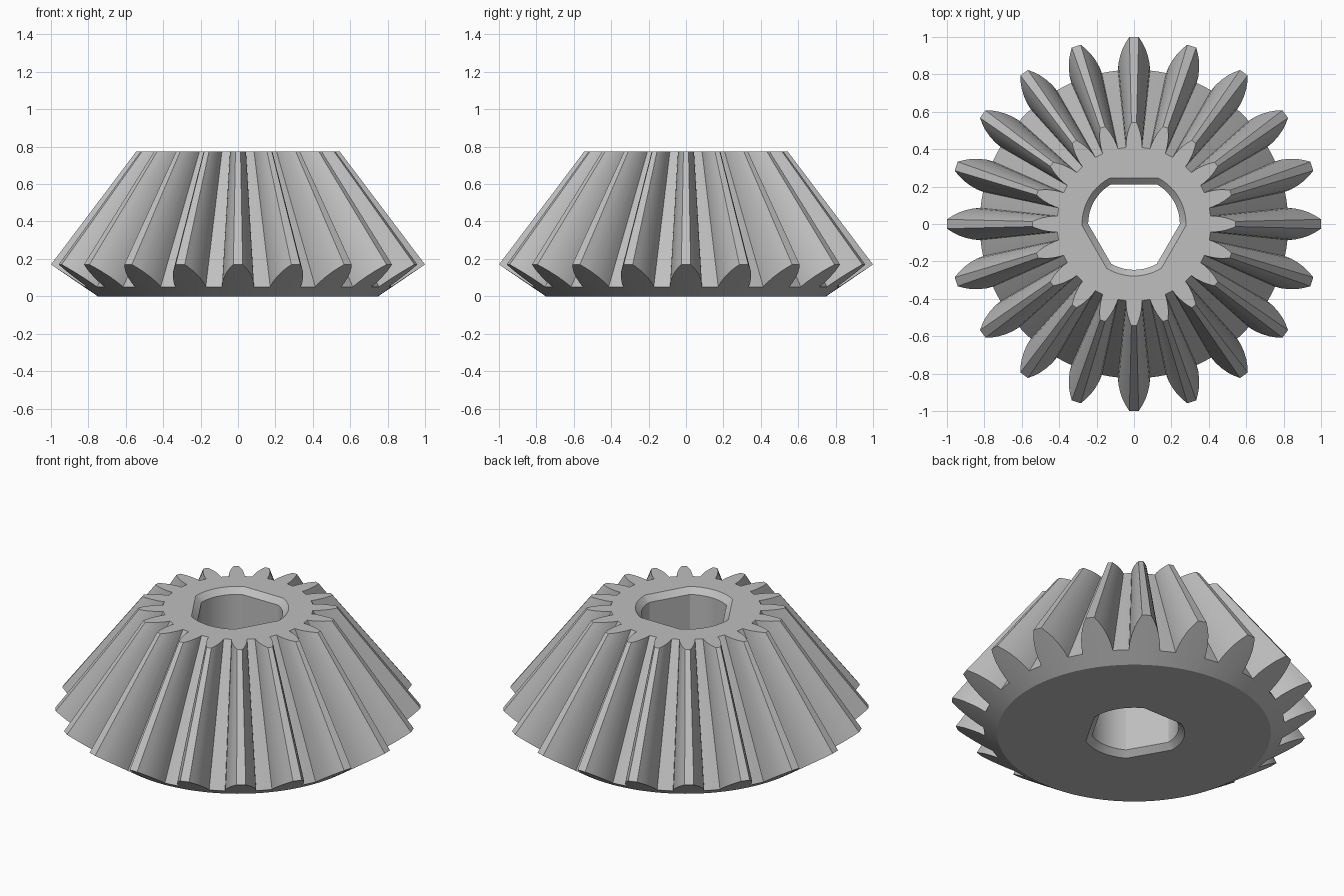
import bpy
import bmesh
from math import sin, cos, acos, atan2, pi, radians

cube = bpy.data.objects.get("Cube")
if cube:
    bpy.data.objects.remove(cube, do_unlink=True)

TEETH = 20
APEX = 1.495          # height where all tooth lines meet
TOP = 0.775
BASE_R = 0.75
BACK_SLOPE = 0.68     # rise of the back cone per unit of radius
BORE_R, BORE_FLAT, CHAMFER = 0.245, 0.212, 0.033

# Tooth flank from root to tip: radius, half width
FLANK = [(0.825, 0.086), (0.86, 0.084), (0.90, 0.075),
         (0.94, 0.061), (0.97, 0.045), (1.0, 0.025)]


def tooth_outline():
    """Radius and angle of every outline point around the back cone."""
    right = [(r, -atan2(w, r)) for r, w in FLANK]
    left = [(r, -a) for r, a in reversed(right)]
    root = [(FLANK[0][0], pi / TEETH)]
    return [(r, a + i * 2 * pi / TEETH)
            for i in range(TEETH) for r, a in right + left + root]


def bore_outline(grow, steps=14):
    """Round bore with three flats, one of them facing the back."""
    r = BORE_R + grow
    half = acos((BORE_FLAT + grow) / r)
    points = []
    for k in range(3):
        start = pi / 2 + k * 2 * pi / 3 + half
        sweep = 2 * pi / 3 - 2 * half
        points += [(r, start + sweep * i / steps) for i in range(steps + 1)]
    return points


def ring(bm, points):
    """Closed loop of vertices from (radius, angle, height) points."""
    verts = [bm.verts.new((r * cos(a), r * sin(a), z)) for r, a, z in points]
    edges = [bm.edges.new((v, verts[i - 1])) for i, v in enumerate(verts)]
    return verts, edges


def skin(bm, lower, upper):
    for i in range(len(lower)):
        bm.faces.new((lower[i - 1], lower[i], upper[i], upper[i - 1]))


bm = bmesh.new()

# Toothed outside: base circle, back cone edge, top edge
outline = tooth_outline()
base, base_edges = ring(bm, [(BASE_R, a, 0) for r, a in outline])
back_points = [(r, a, (r - BASE_R) * BACK_SLOPE) for r, a in outline]
back, _ = ring(bm, back_points)
top, top_edges = ring(bm, [(r * (APEX - TOP) / (APEX - z), a, TOP)
                           for r, a, z in back_points])
skin(bm, base, back)
skin(bm, back, top)

# Bore with a chamfer at both ends
levels = [(CHAMFER, 0), (0, CHAMFER), (0, TOP - CHAMFER), (CHAMFER, TOP)]
bore = [ring(bm, [(r, a, z) for r, a in bore_outline(grow)])
        for grow, z in levels]
for low, high in zip(bore, bore[1:]):
    skin(bm, low[0], high[0])

# Flat end faces around the bore
for edges in (base_edges + bore[0][1], top_edges + bore[-1][1]):
    bmesh.ops.triangle_fill(bm, use_beauty=True, edges=edges)

bmesh.ops.recalc_face_normals(bm, faces=bm.faces[:])
mesh = bpy.data.meshes.new("bevel_gear")
bm.to_mesh(mesh)
bm.free()

gear = bpy.data.objects.new("bevel_gear", mesh)
bpy.context.collection.objects.link(gear)

# Plain grey metal
grey = bpy.data.materials.new("grey")
grey.use_nodes = True
color = (0.52, 0.52, 0.52, 1)
grey.diffuse_color = color
grey.node_tree.nodes["Principled BSDF"].inputs["Base Color"].default_value = color
mesh.materials.append(grey)

bpy.ops.object.select_all(action='DESELECT')
gear.select_set(True)
bpy.context.view_layer.objects.active = gear
bpy.ops.object.shade_smooth_by_angle(angle=radians(24))
